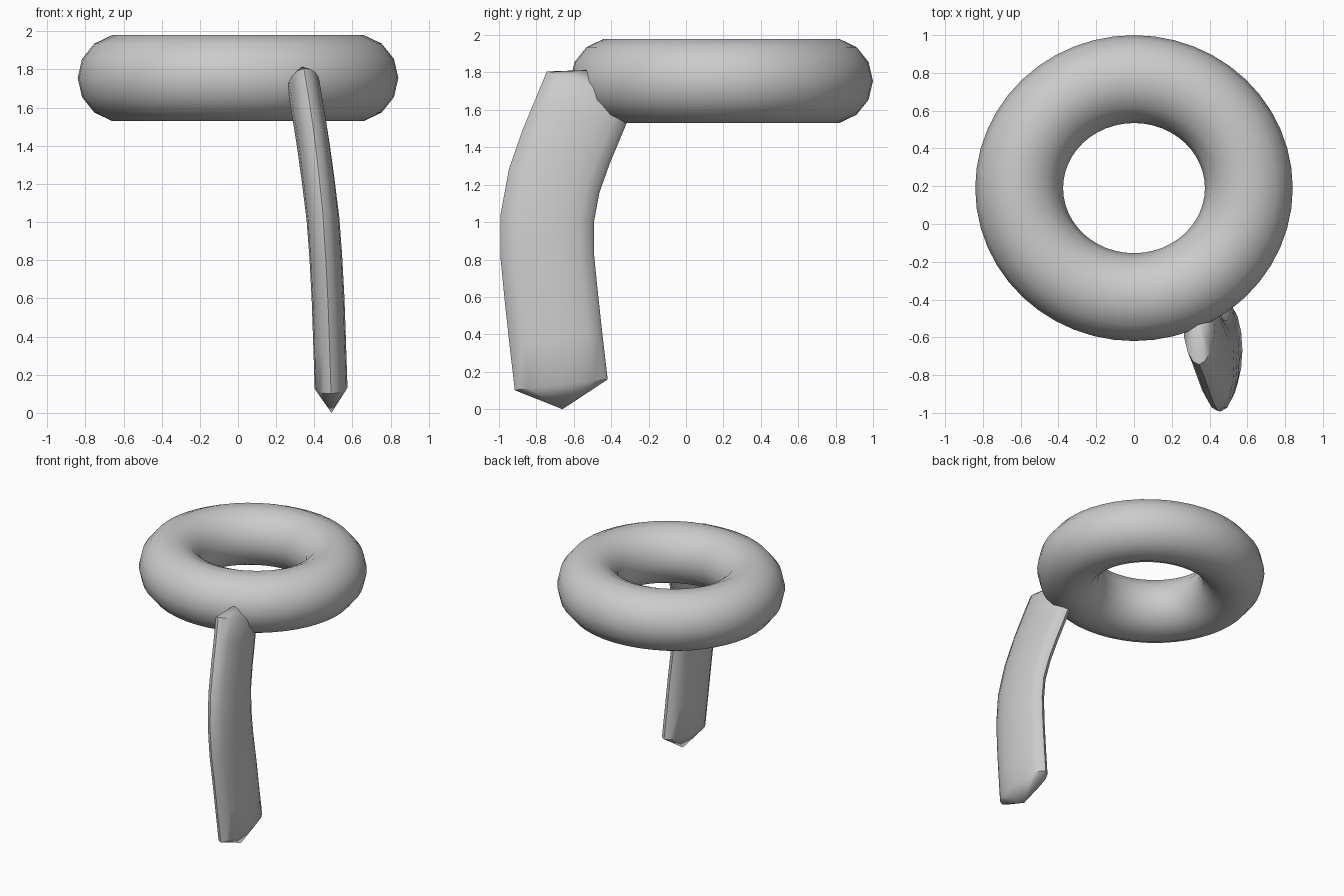
import bpy, bmesh
from math import sin, cos, tau, radians
from mathutils import Vector

cube = bpy.data.objects.get("Cube")
if cube:
    bpy.data.objects.remove(cube, do_unlink=True)

grey = bpy.data.materials.new("plain grey")
grey.use_nodes = True
colour = (0.6, 0.6, 0.6, 1)
grey.diffuse_color = colour
grey.node_tree.nodes["Principled BSDF"].inputs["Base Color"].default_value = colour


def sweep(name, frames, sides, width, height, tips=None):
    """Skin an oval along (centre, side, up) frames: a closed loop, or pointed ends."""
    bm = bmesh.new()
    angles = [tau * i / sides for i in range(sides)]
    rings = [[bm.verts.new(c + s * width * cos(a) + u * height * sin(a)) for a in angles]
             for c, s, u in frames]
    pairs = list(zip(rings, rings[1:]))
    if not tips:
        pairs.append((rings[-1], rings[0]))
    for a, b in pairs:
        for i in range(sides):
            j = (i + 1) % sides
            bm.faces.new((a[i], a[j], b[j], b[i]))
    for ring, tip in zip((rings[0], rings[-1]), tips or ()):
        point = bm.verts.new(tip)
        for i in range(sides):
            bm.faces.new((ring[i], ring[(i + 1) % sides], point))
    bmesh.ops.recalc_face_normals(bm, faces=bm.faces)
    mesh = bpy.data.meshes.new(name)
    bm.to_mesh(mesh)
    bm.free()
    mesh.materials.append(grey)
    obj = bpy.data.objects.new(name, mesh)
    bpy.context.collection.objects.link(obj)
    bpy.ops.object.select_all(action="DESELECT")
    obj.select_set(True)
    bpy.context.view_layer.objects.active = obj
    bpy.ops.object.shade_smooth_by_angle(angle=radians(40))


# Oval ring of constant thickness
rx, ry = 0.608, 0.577
up = Vector((0, 0, 1))
loop = []
for k in range(48):
    t = tau * k / 48
    outward = Vector((ry * cos(t), rx * sin(t), 0)).normalized()
    loop.append((Vector((rx * cos(t), 0.19 + ry * sin(t), 1.755)), outward, up))
sweep("ring", loop, 14, 0.2325, 0.231)

# Bent flat handle with pointed ends
path = [Vector(p) for p in (
    (0.488, -0.667, 0.13), (0.48, -0.695, 0.37), (0.472, -0.72, 0.6),
    (0.46, -0.742, 0.82), (0.445, -0.742, 1.02), (0.42, -0.705, 1.22),
    (0.395, -0.642, 1.4), (0.37, -0.575, 1.56), (0.345, -0.513, 1.71))]
frames = []
for k, p in enumerate(path):
    along = (path[min(k + 1, len(path) - 1)] - path[max(k - 1, 0)]).normalized()
    depth = Vector((0, along.z, -along.y)).normalized()
    frames.append((p, depth.cross(along), depth))
sweep("handle", frames, 16, 0.086, 0.25,
      ((0.49, -0.66, 0), (0.333, -0.472, 1.815)))
